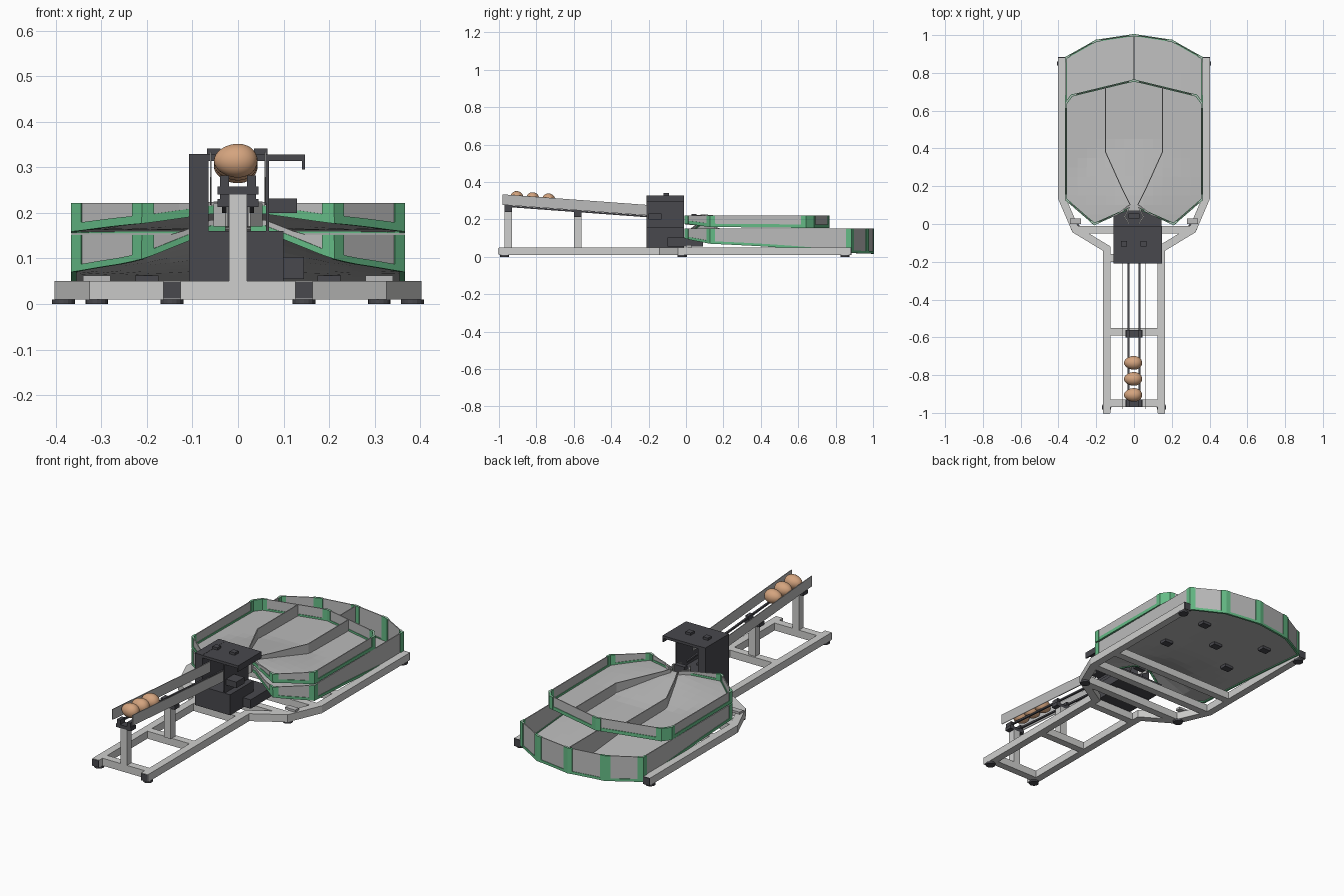
import bpy, bmesh, math
from mathutils import Vector

cube = bpy.data.objects.get("Cube")
if cube:
    bpy.data.objects.remove(cube)


def material(name, r, g, b):
    m = bpy.data.materials.new(name)
    m.use_nodes = True
    m.diffuse_color = (r, g, b, 1)
    m.node_tree.nodes["Principled BSDF"].inputs["Base Color"].default_value = (r, g, b, 1)
    return m


ALU = material("aluminium", 0.62, 0.62, 0.61)
SHEET = material("grey sheet", 0.5, 0.5, 0.5)
GREEN = material("green bracket", 0.13, 0.5, 0.24)
DARK = material("dark plastic", 0.065, 0.065, 0.075)
SHELL = material("eggshell", 0.66, 0.37, 0.21)


def finish(name, bm, mat):
    me = bpy.data.meshes.new(name)
    bm.to_mesh(me)
    bm.free()
    ob = bpy.data.objects.new(name, me)
    bpy.context.collection.objects.link(ob)
    me.materials.append(mat)
    return ob


def solidify(ob, thick):
    mod = ob.modifiers.new("thickness", "SOLIDIFY")
    mod.thickness, mod.offset, mod.use_even_offset = thick, 0, True


def box(name, x, y, z, mat):
    bm = bmesh.new()
    bmesh.ops.create_cube(bm, size=1)
    for v in bm.verts:
        v.co = [a + (b - a) * (c + 0.5) for (a, b), c in zip((x, y, z), v.co)]
    return finish(name, bm, mat)


def ribbon(name, pts, low, high, thick, mat, cuts=1):
    """Upright plate along a plan path; low and high are functions of (x, y)."""
    path = [Vector(pts[0])]
    for a, b in zip(pts, pts[1:]):
        path += [Vector(a).lerp(Vector(b), (i + 1) / cuts) for i in range(cuts)]
    bm = bmesh.new()
    pairs = [[bm.verts.new((p.x, p.y, f(p.x, p.y))) for f in (low, high)] for p in path]
    for (a, b), (c, d) in zip(pairs, pairs[1:]):
        bm.faces.new((a, c, d, b))
    solidify(finish(name, bm, mat), thick)


def level(z):
    return lambda x, y: z


def mirrored(pts, s):
    return [(s * x, y) for x, y in pts]


SIDES = (("left", 1), ("right", -1))

# Base frame, end caps and feet
rail = [(0.383, 0.88), (0.383, 0.14), (0.31, -0.03), (0.145, -0.13), (0.145, -1)]
for side, s in SIDES:
    ribbon(side + "_frame_rail", mirrored(rail, s), level(0.01), level(0.05), 0.04, ALU)
    box(side + "_front_end_cap", (s * 0.145 - 0.019, s * 0.145 + 0.019), (-1, -0.985),
        (0.012, 0.048), DARK).location.y = -0.002
    box(side + "_rear_end_cap", (s * 0.383 - 0.02, s * 0.383 + 0.02), (0.88, 0.885), (0.01, 0.05), DARK)
    for x, y in ((0.145, -0.97), (0.31, -0.02), (0.383, 0.85)):
        bm = bmesh.new()
        bmesh.ops.create_cone(bm, cap_ends=True, segments=16, radius1=0.025, radius2=0.025, depth=0.01)
        finish(side + "_foot", bm, DARK).location = (s * x, y, 0.005)
    box(side + "_tray_bracket", (s * 0.31 - 0.03, s * 0.31 + 0.03), (0.0, 0.03), (0.05, 0.062), SHEET)
for y, half in ((-0.95, 0.13), (-0.57, 0.13), (-0.18, 0.13), (-0.03, 0.3), (0.13, 0.37), (0.3, 0.37)):
    box("cross_beam", (-half, half), (y - 0.02, y + 0.02), (0.01, 0.05), ALU)

# Sloping infeed track
def track_z(x, y):
    return 0.215 - 0.073 * (y + 0.2)


for y in (-0.95, -0.58):
    z = track_z(0, y)
    box("track_post", (-0.02, 0.02), (y - 0.02, y + 0.02), (0.05, z - 0.03), ALU)
    box("post_head", (-0.045, 0.045), (y - 0.02, y + 0.02), (z - 0.03, z - 0.012), DARK)
    for s in (1, -1):
        box("rod_clamp", (s * 0.03 - 0.01, s * 0.03 + 0.01), (y - 0.02, y + 0.02), (z - 0.012, z + 0.012), DARK)
for side, s in SIDES:
    ribbon(side + "_track_rod", mirrored([(0.03, -0.97), (0.03, -0.05)], s),
           lambda x, y: track_z(x, y) - 0.004, lambda x, y: track_z(x, y) + 0.005, 0.01, DARK)
    ribbon(side + "_track_guard", mirrored([(0.06, -0.98), (0.06, -0.15)], s),
           lambda x, y: track_z(x, y) + 0.006, lambda x, y: track_z(x, y) + 0.062, 0.004, SHEET)

# Eggs waiting on the track
for y in (-0.905, -0.82, -0.735):
    bm = bmesh.new()
    bmesh.ops.create_uvsphere(bm, u_segments=28, v_segments=16, radius=1)
    for v in bm.verts:
        taper = 1 + 0.1 * v.co.x
        v.co = (v.co.x * 0.048, v.co.y * 0.036 * taper, v.co.z * 0.037 * taper)
    for f in bm.faces:
        f.smooth = True
    finish("egg", bm, SHELL).location = (-0.005, y, track_z(0, y) + 0.048)

# Sorting head housing
box("housing_wall", (-0.108, -0.065), (-0.21, -0.01), (0.055, 0.329), DARK)
box("housing_thin_wall", (0.062, 0.068), (-0.21, -0.01), (0.16, 0.316), DARK)
box("housing_roof", (-0.108, 0.143), (-0.21, -0.01), (0.314, 0.328), DARK)
box("roof_lip", (0.14, 0.147), (-0.21, -0.01), (0.295, 0.328), DARK)
box("housing_body", (-0.108, 0.1), (-0.21, -0.01), (0.05, 0.16), DARK)
box("housing_base", (-0.108, 0.145), (-0.1, 0.09), (0.055, 0.103), DARK)
box("drive_motor", (0.068, 0.13), (-0.2, -0.13), (0.2, 0.232), DARK)
for x in (-0.053, 0.05):
    box("roof_block", (x - 0.015, x + 0.015), (-0.12, -0.09), (0.328, 0.341), DARK)

# Gate at the spout
box("gate_hub", (-0.03, 0.03), (0.03, 0.055), (0.17, 0.23), DARK)
box("gate_plate", (-0.035, 0.035), (0.07, 0.1), (0.19, 0.2), SHEET)
for side, s in SIDES:
    ribbon(side + "_gate_flap", mirrored([(0.025, 0.0), (0.05, 0.04), (0.025, 0.09)], s),
           level(0.17), level(0.22), 0.006, ALU)


# Collecting trays, whose floors fan down from the spout
def fan(knots):
    def height(x, y):
        d = math.hypot(x, y - 0.08)
        for (d0, z0), (d1, z1) in zip(knots, knots[1:]):
            if d < d1:
                return z0 + (z1 - z0) * max(0, d - d0) / (d1 - d0)
        return knots[-1][1]
    return height


def tray(name, half, floor, top, thick_edge):
    outline = half + [(-x, y) for x, y in reversed(half) if x > 0]
    bm = bmesh.new()
    bm.faces.new([bm.verts.new((x, y, 0)) for x, y in outline])
    for axis in range(2):
        for i in range(-8, 21):
            co = [0, 0, 0]
            no = [0, 0, 0]
            co[axis], no[axis] = i * 0.05, 1
            bmesh.ops.bisect_plane(bm, geom=bm.verts[:] + bm.edges[:] + bm.faces[:],
                                   plane_co=co, plane_no=no)
    for v in bm.verts:
        v.co.z = floor(v.co.x, v.co.y)
    bmesh.ops.recalc_face_normals(bm, faces=bm.faces)
    solidify(finish(name + "_floor", bm, SHEET), 0.004)

    def rim(x, y):
        return max(top, floor(x, y) + 0.02)

    def under(x, y):
        return floor(x, y) - 0.006

    def edge(x, y):
        return floor(x, y) + thick_edge

    ribbon(name + "_wall", outline, floor, rim, 0.005, SHEET, 6)
    ribbon(name + "_edge_strip", outline, under, edge, 0.011, GREEN, 6)
    for a, b, c in zip(outline, outline[1:], outline[2:]):
        p, q, r = Vector(a), Vector(b), Vector(c)
        bend = [q + (p - q).normalized() * 0.025, q, q + (r - q).normalized() * 0.025]
        ribbon(name + "_corner", bend, under, rim, 0.012, GREEN)
    return rim


front = [(0.03, 0.08), (0.21, 0.0), (0.36, 0.13)]
low_floor = fan([(0.06, 0.165), (0.25, 0.095), (0.4, 0.07), (0.92, 0.022)])
high_floor = fan([(0.05, 0.205), (0.36, 0.165), (0.7, 0.16)])
low_rim = tray("lower_tray", front + [(0.36, 0.88), (0.2, 0.97), (0, 1.0)], low_floor, 0.152, 0.008)
high_rim = tray("upper_tray", front + [(0.36, 0.64), (0.33, 0.68), (0, 0.76)], high_floor, 0.222, 0.012)

# Lane dividers
ribbon("lower_divider", [(0, 0.2), (0, 0.998)], low_floor, level(0.15), 0.005, SHEET, 10)
lane = [(0.15, 0.72), (0.15, 0.38), (0.06, 0.18), (0.02, 0.1)]
chute = [(0.025, 0.1), (0.09, 0.05), (0.13, 0.036)]
for side, s in SIDES:
    ribbon(side + "_lane_divider", mirrored(lane, s), high_floor, high_rim, 0.005, SHEET, 5)
    ribbon(side + "_chute_edge", mirrored(chute, s), high_floor, high_rim, 0.006, SHEET, 3)

# Pads below the lower tray
for x, y in ((-0.2, 0.5), (0.2, 0.5), (-0.2, 0.8), (0.2, 0.8), (0, 0.65)):
    z = low_floor(x, y)
    box("tray_pad", (x - 0.025, x + 0.025), (y - 0.02, y + 0.02), (z - 0.018, z - 0.002), DARK)
